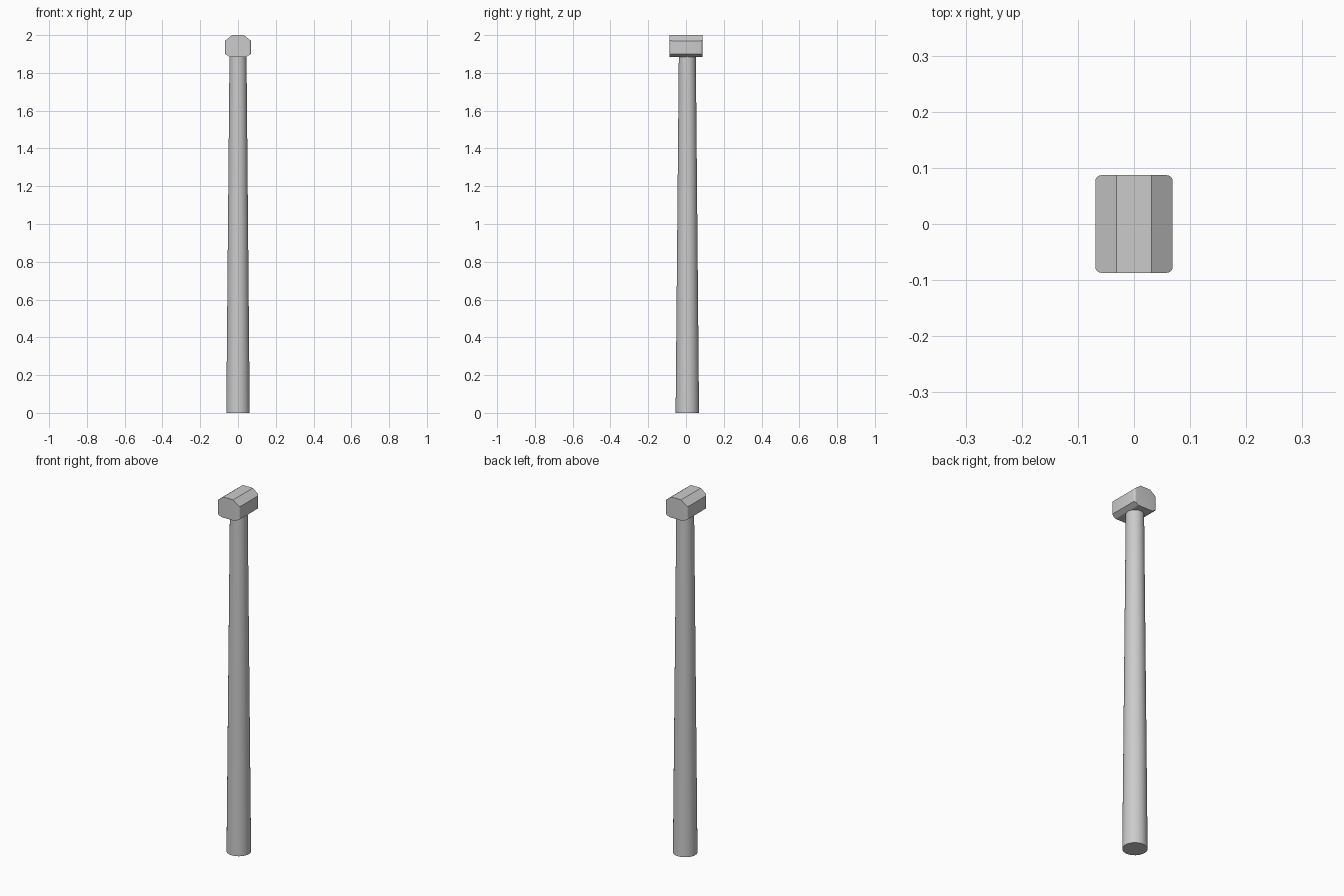
import bpy, bmesh, math
from mathutils import Vector

cube = bpy.data.objects.get("Cube")
if cube:
    bpy.data.objects.remove(cube, do_unlink=True)

GREY = (0.6, 0.6, 0.6, 1)
mat = bpy.data.materials.new("plain grey")
mat.use_nodes = True
mat.diffuse_color = GREY
mat.node_tree.nodes["Principled BSDF"].inputs["Base Color"].default_value = GREY

HALF_X, HALF_Y = 0.069, 0.087
BOTTOM, TOP = 1.885, 2.0


def finish(obj):
    obj.data.materials.append(mat)
    bpy.ops.object.select_all(action="DESELECT")
    obj.select_set(True)
    bpy.context.view_layer.objects.active = obj
    bpy.ops.object.shade_smooth_by_angle(angle=math.radians(25))


# Tapered round shaft, set slightly behind the middle of the head
bpy.ops.mesh.primitive_cone_add(vertices=32, radius1=0.062, radius2=0.045,
                                depth=BOTTOM + 0.01,
                                location=(0, 0.007, (BOTTOM + 0.01) / 2))
shaft = bpy.context.object
shaft.name = "shaft"
finish(shaft)

# Head block with rounded upright corners
bm = bmesh.new()
bmesh.ops.create_cube(bm, size=1)
for v in bm.verts:
    v.co = (v.co.x * 2 * HALF_X, v.co.y * 2 * HALF_Y,
            BOTTOM + (v.co.z + 0.5) * (TOP - BOTTOM))
upright = [e for e in bm.edges if abs(e.verts[0].co.z - e.verts[1].co.z) > 0.05]
bmesh.ops.bevel(bm, geom=upright, offset=0.011, segments=4, profile=0.5,
                affect="EDGES")

# Slice the sloping sides along the top and bottom
for side in (-1, 1):
    for point, normal in (((0.031, TOP), (0.030, 0.038)),
                          ((0.044, BOTTOM), (0.015, -0.025))):
        bmesh.ops.bisect_plane(
            bm, geom=bm.verts[:] + bm.edges[:] + bm.faces[:],
            plane_co=Vector((side * point[0], 0, point[1])),
            plane_no=Vector((side * normal[0], 0, normal[1])),
            clear_outer=True)
        bmesh.ops.holes_fill(bm, edges=[e for e in bm.edges if e.is_boundary])
bmesh.ops.recalc_face_normals(bm, faces=bm.faces[:])
mesh = bpy.data.meshes.new("head")
bm.to_mesh(mesh)
bm.free()
head = bpy.data.objects.new("head", mesh)
bpy.context.collection.objects.link(head)
finish(head)
